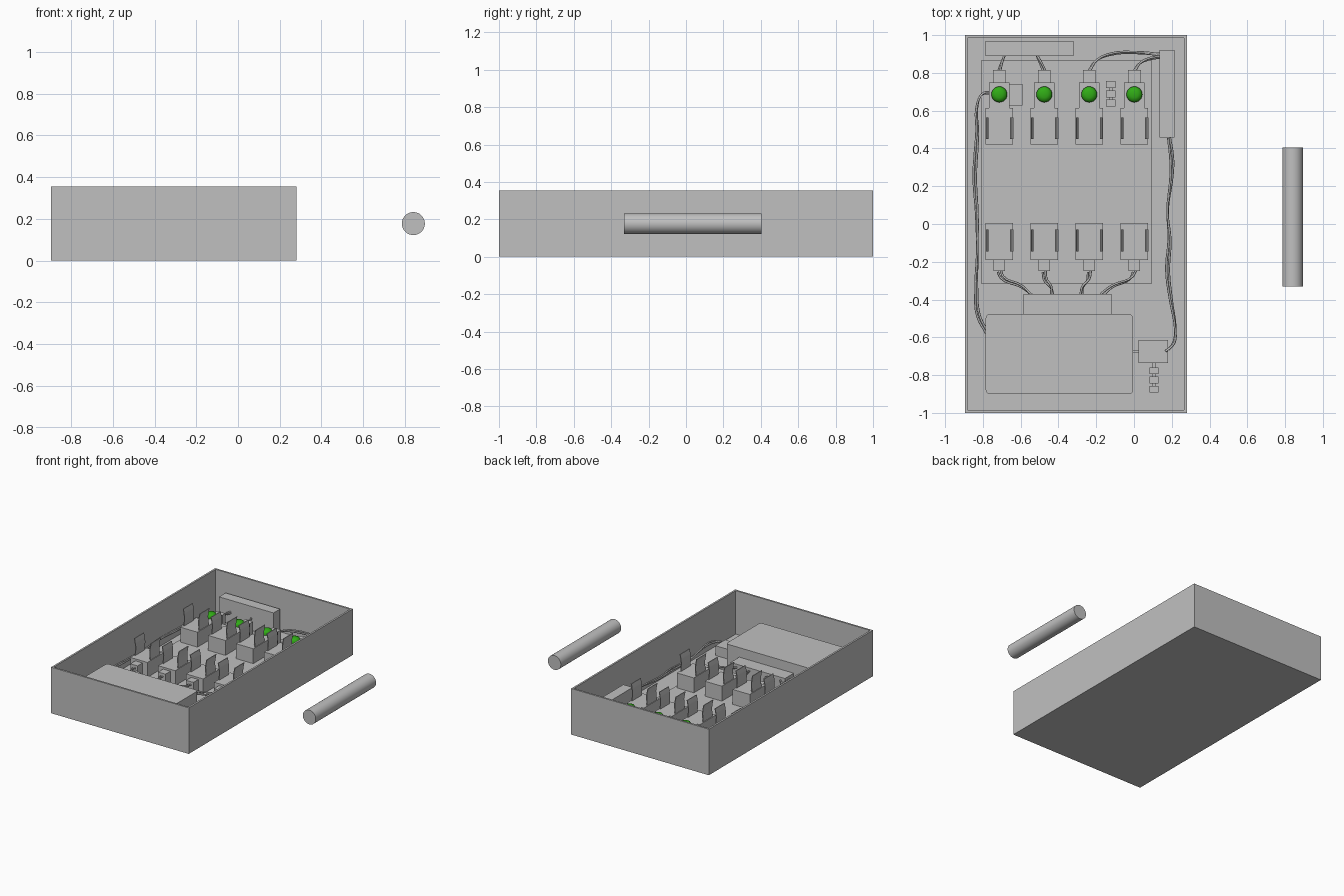
import bpy, bmesh, math
from mathutils import Vector

if "Cube" in bpy.data.objects:
    bpy.data.objects.remove(bpy.data.objects["Cube"], do_unlink=True)


def material(name, rgb):
    m = bpy.data.materials.new(name)
    m.use_nodes = True
    m.diffuse_color = (*rgb, 1)
    m.node_tree.nodes["Principled BSDF"].inputs["Base Color"].default_value = (*rgb, 1)
    return m


GREY = material("plain_grey", (0.53, 0.53, 0.53))
GREEN = material("lamp_green", (0.03, 0.41, 0.008))
FLOOR, BOARD, SOCKET_TOP, WIRE_Z = 0.02, 0.035, 0.15, 0.11


def finish(bm, name, mat=GREY, smooth=False):
    bmesh.ops.recalc_face_normals(bm, faces=bm.faces)
    mesh = bpy.data.meshes.new(name)
    bm.to_mesh(mesh)
    bm.free()
    mesh.materials.append(mat)
    ob = bpy.data.objects.new(name, mesh)
    bpy.context.collection.objects.link(ob)
    if smooth:
        bpy.ops.object.select_all(action="DESELECT")
        ob.select_set(True)
        bpy.context.view_layer.objects.active = ob
        bpy.ops.object.shade_smooth_by_angle(angle=math.radians(35))
    return ob


def box_bm(x0, x1, y0, y1, z0, z1):
    bm = bmesh.new()
    bmesh.ops.create_cube(bm, size=1)
    for v in bm.verts:
        v.co = Vector((x1 if v.co.x > 0 else x0,
                       y1 if v.co.y > 0 else y0,
                       z1 if v.co.z > 0 else z0))
    return bm


def box(name, *dims):
    return finish(box_bm(*dims), name)


def wire(name, points, radius=0.006, twist=0.0):
    """One soft cable, or two twisted strands when twist is set."""
    for side in ((-1, 1) if twist else (0,)):
        data = bpy.data.curves.new(name, "CURVE")
        data.dimensions = "3D"
        data.bevel_depth, data.bevel_resolution, data.resolution_u = radius, 1, 5
        data.use_fill_caps = True
        spline = data.splines.new("BEZIER")
        spline.bezier_points.add(len(points) - 1)
        for i, (bp, p) in enumerate(zip(spline.bezier_points, points)):
            swing = side * twist
            bp.co = (p[0] + swing * math.cos(i * 0.8), p[1] + swing * 0.6,
                     WIRE_Z + swing * math.sin(i * 0.8))
            bp.handle_left_type = bp.handle_right_type = "AUTO"
        data.materials.append(GREY)
        ob = bpy.data.objects.new(name, data)
        bpy.context.collection.objects.link(ob)
        bpy.ops.object.select_all(action="DESELECT")
        ob.select_set(True)
        bpy.context.view_layer.objects.active = ob
        bpy.ops.object.convert(target="MESH")


# Open tray with thin walls
bm = box_bm(-0.895, 0.28, -1, 1, 0, 0.355)
top = max(bm.faces, key=lambda f: f.calc_center_median().z)
bmesh.ops.inset_region(bm, faces=[top], thickness=0.02)
hole = bmesh.ops.extrude_face_region(bm, geom=[top])["geom"]
bmesh.ops.delete(bm, geom=[f for f in [top] if f.is_valid], context="FACES")
for v in hole:
    if isinstance(v, bmesh.types.BMVert):
        v.co.z = FLOOR
finish(bm, "tray")

# Board that carries the sockets
box("circuit_board", -0.81, 0.095, -0.315, 0.865, FLOOR, BOARD)


# Spring clip, bowed inward and flared at its tip
def clip(name, x, y0, y1, side):
    profile = [(0, SOCKET_TOP), (-0.004, 0.19), (-0.005, 0.22), (0, 0.25), (0.006, 0.28)]
    bm = bmesh.new()
    rows = [[bm.verts.new((x + side * (dx + t), y, z)) for dx, z in profile]
            for y in (y0, y1) for t in (-0.003, 0.003)]
    a, b, c, d = rows
    n = len(profile)
    for i in range(n - 1):
        for p, q in ((a, b), (b, d), (d, c), (c, a)):
            bm.faces.new((p[i], q[i], q[i + 1], p[i + 1]))
    bm.faces.new((a[0], b[0], d[0], c[0]))
    bm.faces.new((a[-1], b[-1], d[-1], c[-1]))
    finish(bm, name, smooth=True)


# Sockets in two rows, each with clips and a connector
for x in (-0.713, -0.475, -0.237, 0.002):
    for row, y0 in (("front", -0.19), ("back", 0.42)):
        box(row + "_socket", x - 0.073, x + 0.073, y0, y0 + 0.195, BOARD, SOCKET_TOP)
        low = y0 + (0.045 if row == "front" else 0.03)
        for side in (-1, 1):
            clip(row + "_clip", x + side * 0.065, low, low + 0.115, side)
    box("front_connector", x - 0.031, x + 0.031, -0.25, -0.19, BOARD, 0.135)
    box("lamp_seat", x - 0.054, x + 0.054, 0.615, 0.75, BOARD, SOCKET_TOP)
    box("back_connector", x - 0.034, x + 0.034, 0.75, 0.815, BOARD, 0.135)

    # Domed indicator lamp
    bm = bmesh.new()
    rings = [(0.042, 0.15), (0.042, 0.165), (0.034, 0.178), (0.018, 0.185)]
    loops = [[bm.verts.new((x + r * math.cos(k * math.tau / 24),
                            0.686 + r * math.sin(k * math.tau / 24), z))
              for k in range(24)] for r, z in rings]
    for p, q in zip(loops, loops[1:]):
        for k in range(24):
            j = (k + 1) % 24
            bm.faces.new((p[k], p[j], q[j], q[k]))
    bm.faces.new(loops[0])
    bm.faces.new(loops[-1])
    finish(bm, "indicator_lamp", GREEN, smooth=True)

# Power pack with rounded upright edges and its terminal block
bm = box_bm(-0.785, -0.005, -0.9, -0.477, FLOOR, 0.213)
upright = [e for e in bm.edges if abs(e.verts[0].co.z - e.verts[1].co.z) > 0.1]
bmesh.ops.bevel(bm, geom=upright, offset=0.022, segments=5, profile=0.5, affect="EDGES")
finish(bm, "power_pack", smooth=True)
box("terminal_block", -0.585, -0.12, -0.477, -0.37, FLOOR, 0.14)

# Modules standing along the walls and beside the lamps
box("back_module", -0.785, -0.32, 0.89, 0.97, FLOOR, 0.205)
box("side_module", 0.135, 0.215, 0.457, 0.92, FLOOR, 0.195)
box("switch_box", 0.025, 0.18, -0.735, -0.615, FLOOR, 0.095)
box("small_module", -0.659, -0.59, 0.628, 0.74, BOARD, 0.09)

# Two short chains of beads joined by a pin
for x, y0, base in ((0.105, -0.893, FLOOR), (-0.123, 0.622, BOARD)):
    for i in range(3):
        y = y0 + i * 0.049
        box("chain_bead", x - 0.024, x + 0.024, y, y + 0.036, base, base + 0.045)
    box("chain_pin", x - 0.008, x + 0.008, y0, y0 + (0.16 if base == FLOOR else 0.13),
        base + 0.012, base + 0.028)

# Cables from the terminal block to the front sockets, mirrored about its middle
MID = -0.3555
for s in (-1, 1):
    for path in ([(0.358, -0.25), (0.34, -0.285), (0.24, -0.33), (0.185, -0.375)],
                 [(0.12, -0.25), (0.113, -0.295), (0.083, -0.335), (0.078, -0.375)]):
        wire("front_cable", [(MID + s * x, y) for x, y in path], twist=0.008)

# Cables behind the lamps
wire("back_cable", [(-0.713, 0.81), (-0.705, 0.84), (-0.685, 0.895)], twist=0.005)
wire("back_cable", [(-0.475, 0.81), (-0.488, 0.84), (-0.515, 0.895)], twist=0.005)
wire("back_cable", [(-0.237, 0.81), (-0.2, 0.865), (-0.12, 0.9), (0, 0.908), (0.14, 0.898)],
     twist=0.005)
wire("back_cable", [(0.002, 0.81), (0.03, 0.85), (0.075, 0.873), (0.14, 0.885)], twist=0.005)

# Long cables along both sides and the short link to the switch
wire("left_cable", [(-0.76, 0.695), (-0.8, 0.69), (-0.828, 0.64), (-0.83, 0.48),
                    (-0.843, 0.25), (-0.832, 0.05), (-0.83, -0.15), (-0.835, -0.35),
                    (-0.825, -0.48), (-0.78, -0.575)], twist=0.006)
wire("right_cable", [(0.175, -0.67), (0.21, -0.63), (0.218, -0.56), (0.195, -0.4),
                     (0.178, -0.25), (0.188, -0.08), (0.178, 0.07), (0.198, 0.25),
                     (0.2, 0.34), (0.185, 0.46)], twist=0.007)
box("switch_link", -0.01, 0.03, -0.683, -0.667, 0.06, 0.076)

# Loose rod beside the tray
bm = bmesh.new()
bmesh.ops.create_cone(bm, cap_ends=True, segments=48, radius1=0.055, radius2=0.055, depth=0.735)
for v in bm.verts:
    v.co = Vector((v.co.x + 0.84, v.co.z + 0.037, v.co.y + 0.177))
finish(bm, "loose_rod", smooth=True)
